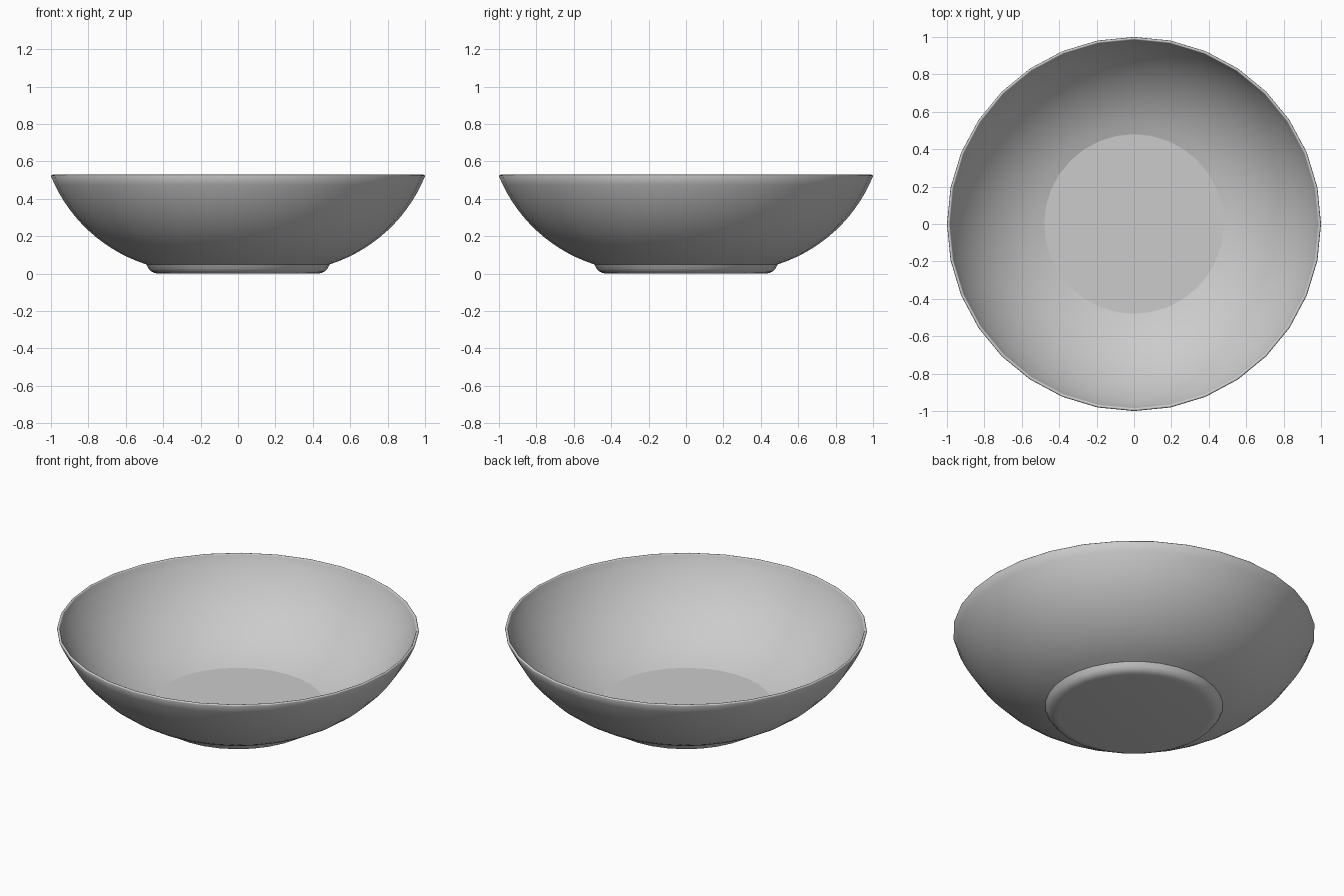
import bpy, math

cube = bpy.data.objects.get("Cube")
if cube:
    bpy.data.objects.remove(cube, do_unlink=True)

SIDES = 32
grey = bpy.data.materials.new("light grey")
grey.use_nodes = True
colour = (0.6, 0.6, 0.6, 1)
grey.diffuse_color = colour
grey.node_tree.nodes["Principled BSDF"].inputs["Base Color"].default_value = colour


def bulge(start, end, half_angle, steps):
    """Arc between two profile points that bows to the right of its direction."""
    (r0, z0), (r1, z1) = start, end
    chord = math.hypot(r1 - r0, z1 - z0)
    heading = math.atan2(z1 - z0, r1 - r0)
    half = math.radians(half_angle)
    radius = chord / 2 / math.sin(abs(half))
    side = math.copysign(1, half)
    first = heading - half - side * math.pi / 2
    cr, cz = r0 - radius * math.cos(first), z0 - radius * math.sin(first)
    angles = [first + 2 * half * i / steps for i in range(steps + 1)]
    return [(cr + radius * math.cos(a), cz + radius * math.sin(a)) for a in angles]


def lathe(name, profile, angle):
    """Revolve a profile running from bottom outside to top inside, capping both ends."""
    verts, faces = [], []
    for r, z in profile:
        for i in range(SIDES):
            a = math.tau * i / SIDES
            verts.append((r * math.cos(a), r * math.sin(a), z))
    for k in range(len(profile) - 1):
        for i in range(SIDES):
            j = (i + 1) % SIDES
            a, b = k * SIDES, (k + 1) * SIDES
            faces.append((a + i, a + j, b + j, b + i))
    faces.append(tuple(reversed(range(SIDES))))
    last = (len(profile) - 1) * SIDES
    faces.append(tuple(range(last, last + SIDES)))
    mesh = bpy.data.meshes.new(name)
    mesh.from_pydata(verts, [], faces)
    mesh.materials.append(grey)
    obj = bpy.data.objects.new(name, mesh)
    bpy.context.collection.objects.link(obj)
    bpy.ops.object.select_all(action='DESELECT')
    bpy.context.view_layer.objects.active = obj
    obj.select_set(True)
    bpy.ops.object.shade_smooth_by_angle(angle=math.radians(angle))
    # Crisp border around the flat floor
    for edge in mesh.edges:
        if min(edge.vertices) >= last:
            edge.use_edge_sharp = True


# Foot, outer wall, thin rounded rim, inner wall and flat floor in one profile
foot = [(0.42, 0), (0.445, 0.003), (0.465, 0.012), (0.478, 0.027)]
outer = bulge((0.491, 0.05), (1.0, 0.521), 25, 14)
rim = bulge((1.0, 0.521), (0.984, 0.521), 89.9, 6)[1:-1]
inner = bulge((0.984, 0.521), (0.48, 0.067), -25, 14)
lathe("bowl", foot + outer + rim + inner, 40)
